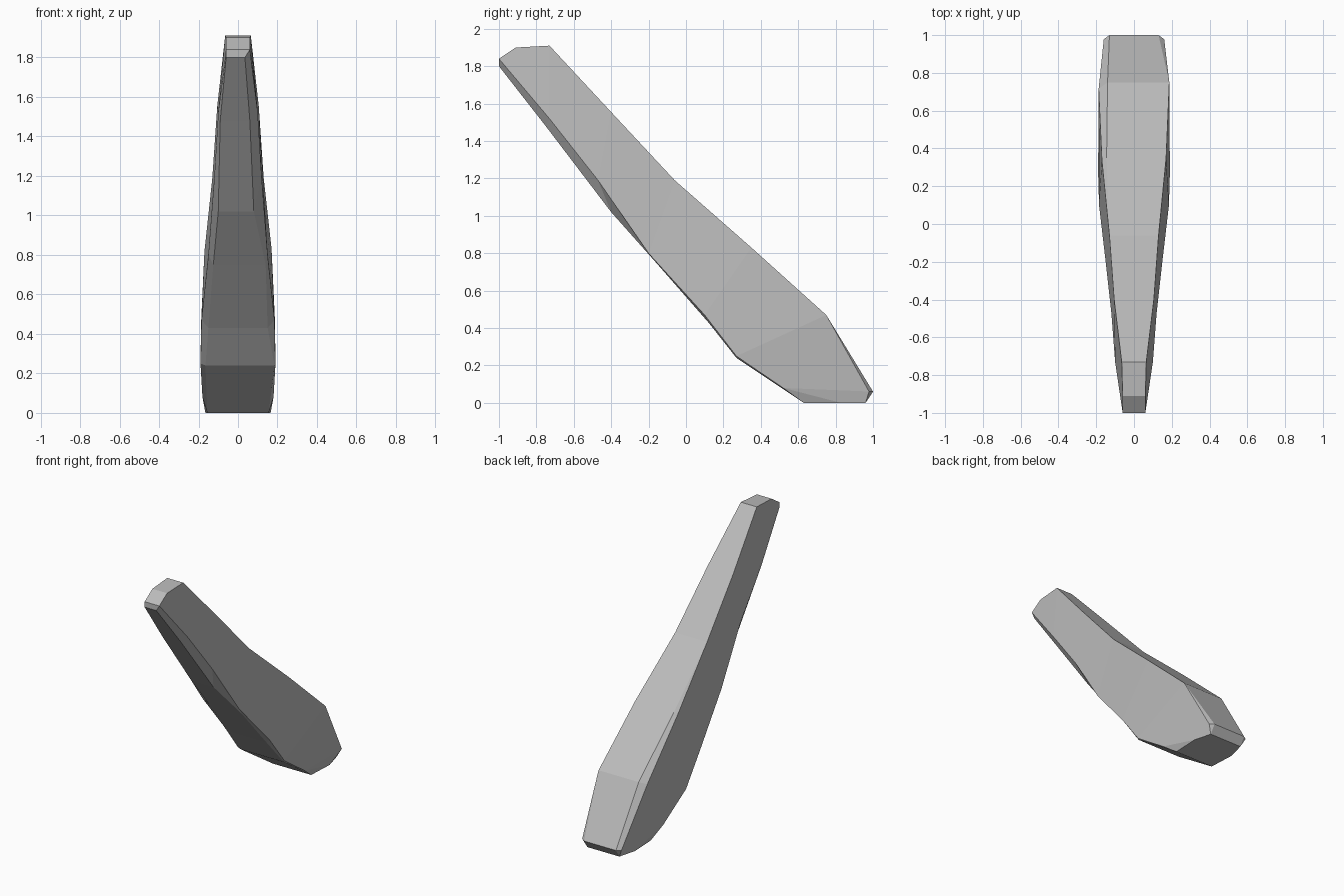
import bpy
import bmesh
from mathutils import Vector

cube = bpy.data.objects.get("Cube")
if cube:
    bpy.data.objects.remove(cube, do_unlink=True)

# Single stone-grey material
grey = bpy.data.materials.new("stone grey")
grey.use_nodes = True
colour = (0.5, 0.5, 0.5, 1)
grey.diffuse_color = colour
grey.node_tree.nodes["Principled BSDF"].inputs["Base Color"].default_value = colour

# Cross-sections from the narrow raised tip to the broad foot:
# back edge (y, z), side edge (y, z), front edge (y, z),
# half-widths: back +x, back -x, side at back, side at front, front +x, front -x
sections = [
    ((-.91, 1.9), (-1, 1.84), (-1, 1.8), (.06, .06, .06, .06, .035, .06)),
    ((-.73, 1.91), (-.73, 1.52), (-.75, 1.48), (.065, .065, .065, .1, .06, .09)),
    ((-.4, 1.555), (-.47, 1.19), (-.4, 1.02), (.105, .105, .105, .12, .08, .1)),
    ((-.06, 1.19), (-.2, .8), (-.16, .75), (.13, .13, .13, .15, .14, .125)),
    ((.35, .83), (.1, .47), (.12, .43), (.17, .145, .17, .185, .15, .15)),
    ((.75, .47), (.27, .25), (.27, .24), (.187, .14, .187, .19, .185, .165)),
    ((1, .06), (.52, .08), (.63, 0), (.13, .13, .16, .18, .155, .155)),
    ((.96, 0), (.83, 0), (.63, 0), (.13, .13, .13, .165, .155, .155)),
]


def half_ring(sign, back, side, front, back_w, edge_w, side_w, front_w):
    """Corners of one half of a section, from the back edge to the front edge."""
    back, side, front = Vector(back), Vector(side), Vector(front)
    chamfer = back.lerp(side, 1.5 * (edge_w - back_w))
    pairs = [(back_w, back), (edge_w, chamfer), (side_w, side), (front_w, front)]
    return [(sign * w, p.x, p.y) for w, p in pairs]


bm = bmesh.new()
rings = []
for back, side, front, (br, bl, edge, wide, fr, fl) in sections:
    plus = half_ring(1, back, side, front, br, edge, wide, fr)
    minus = half_ring(-1, back, side, front, bl, edge, wide, fl)
    rings.append([bm.verts.new(p) for p in plus + minus[::-1]])

# Skin between neighbouring sections
for a, b in zip(rings, rings[1:]):
    count = len(a)
    for i in range(count):
        j = (i + 1) % count
        bm.faces.new((a[i], a[j], b[j], b[i]))

# Faceted end caps
for ring in (rings[0], rings[-1]):
    for i in range(3):
        bm.faces.new((ring[i], ring[i + 1], ring[-i - 2], ring[-i - 1]))

# Collapse corners that carry no chamfer
bmesh.ops.remove_doubles(bm, verts=bm.verts[:], dist=0.0005)
bmesh.ops.dissolve_degenerate(bm, edges=bm.edges[:], dist=0.0005)
bmesh.ops.recalc_face_normals(bm, faces=bm.faces[:])

mesh = bpy.data.meshes.new("leaning_shard")
bm.to_mesh(mesh)
bm.free()
mesh.materials.append(grey)
shard = bpy.data.objects.new("leaning_shard", mesh)
bpy.context.collection.objects.link(shard)
